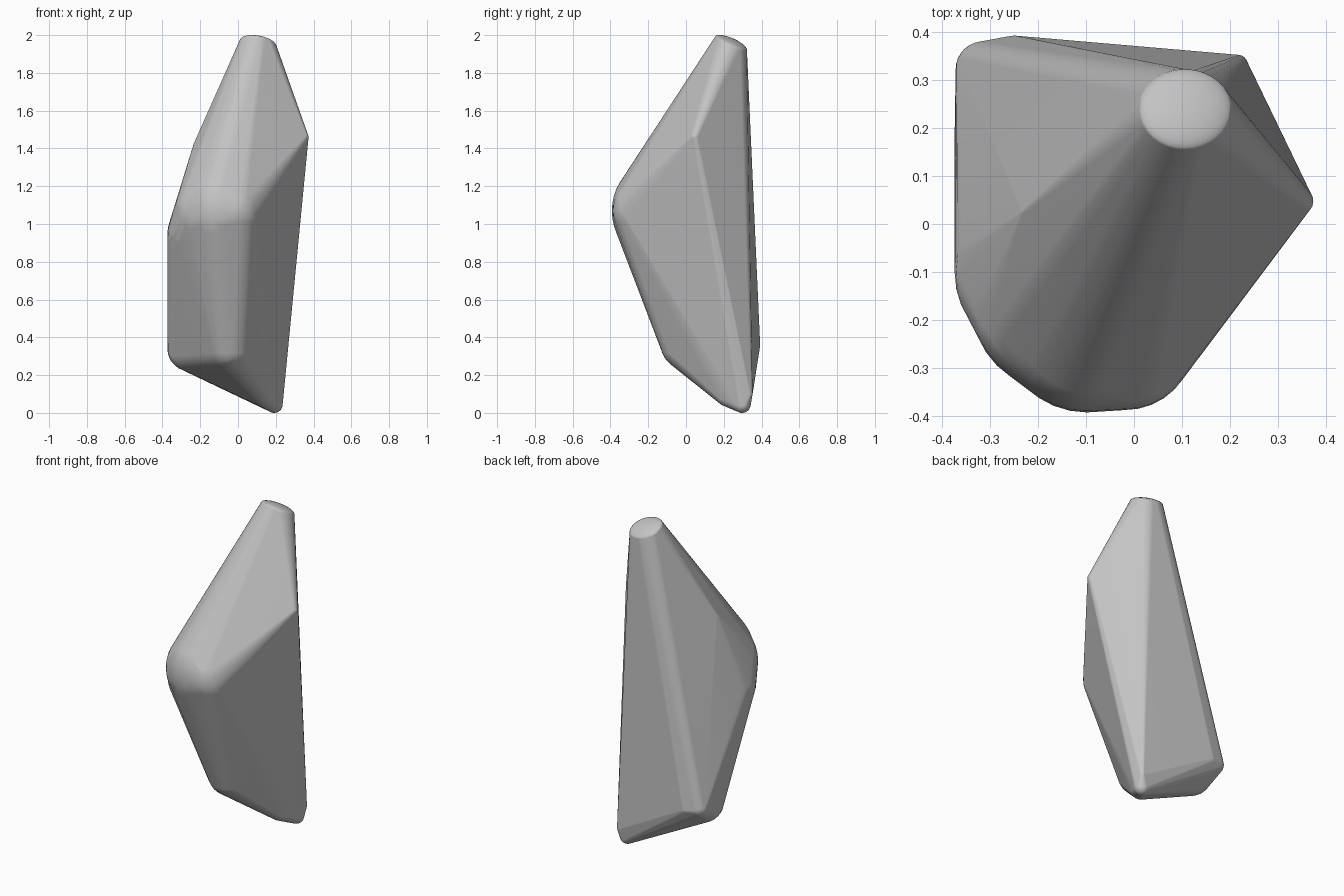
import bpy, bmesh, math
from mathutils import Matrix, Vector

cube = bpy.data.objects.get("Cube")
if cube:
    bpy.data.objects.remove(cube, do_unlink=True)

# Stone colour
stone = bpy.data.materials.new("stone grey")
stone.use_nodes = True
grey = (0.55, 0.55, 0.55, 1)
stone.diffuse_color = grey
stone.node_tree.nodes["Principled BSDF"].inputs["Base Color"].default_value = grey

bm = bmesh.new()


def knob(x, y, z, r, stretch=1.0):
    """A rounded corner of the rock."""
    m = Matrix.Translation((x, y, z)) @ Matrix.Diagonal((r, r, r * stretch, 1))
    bmesh.ops.create_uvsphere(bm, u_segments=32, v_segments=18, radius=1, matrix=m)


# Front bulge and the left shoulder
knob(-0.1, -0.21, 1.07, 0.18, 1.3)
knob(-0.02, -0.24, 1.07, 0.145, 1.2)
knob(-0.16, -0.165, 1.05, 0.18, 1.2)
knob(-0.205, -0.1, 0.95, 0.17)
knob(-0.225, 0.025, 1.42, 0.012)
# Sharp corner on the left flank
knob(0.345, 0.05, 1.46, 0.027)
# Lower front corners
knob(-0.05, 0.0, 0.36, 0.13)
knob(-0.255, 0.2, 0.34, 0.12)
# Back corner ridge
knob(-0.315, 0.325, 0.37, 0.058)
knob(-0.25, 0.345, 0.36, 0.05)
# Bottom tip and its rounded underside
knob(0.19, 0.3, 0.045, 0.045)
knob(0.215, 0.335, 0.1, 0.02)
knob(0.13, 0.22, 0.095, 0.06)

# Tilted, slightly domed top
tilt = Matrix.Identity(4)
tilt[2][0], tilt[2][1] = -0.15, -0.38
m = Matrix.Translation((0.105, 0.24, 1.954)) @ tilt @ Matrix.Diagonal((0.098, 0.085, 0.03, 1))
bmesh.ops.create_uvsphere(bm, u_segments=32, v_segments=16, radius=1, matrix=m)

# Wrap one convex skin around all corners
points = [v.co.copy() for v in bm.verts]
bm.free()
bm = bmesh.new()
for p in points:
    bm.verts.new(p)
bmesh.ops.remove_doubles(bm, verts=bm.verts[:], dist=0.001)
bmesh.ops.convex_hull(bm, input=bm.verts[:])
bmesh.ops.delete(bm, geom=[v for v in bm.verts if not v.link_faces], context='VERTS')
bmesh.ops.dissolve_limit(bm, angle_limit=math.radians(1), verts=bm.verts[:], edges=bm.edges[:])
bmesh.ops.recalc_face_normals(bm, faces=bm.faces[:])

# Stand on the ground, centred
lo = Vector([min(v.co[i] for v in bm.verts) for i in range(3)])
hi = Vector([max(v.co[i] for v in bm.verts) for i in range(3)])
mid = (lo + hi) / 2
bmesh.ops.translate(bm, verts=bm.verts[:], vec=(-mid.x, -mid.y, -lo.z))

mesh = bpy.data.meshes.new("rock")
bm.to_mesh(mesh)
bm.free()
mesh.materials.append(stone)
rock = bpy.data.objects.new("rock", mesh)
bpy.context.collection.objects.link(rock)
bpy.ops.object.select_all(action='DESELECT')
rock.select_set(True)
bpy.context.view_layer.objects.active = rock
bpy.ops.object.shade_smooth_by_angle(angle=math.radians(30))
rock.modifiers.new("even shading", 'WEIGHTED_NORMAL').keep_sharp = True
